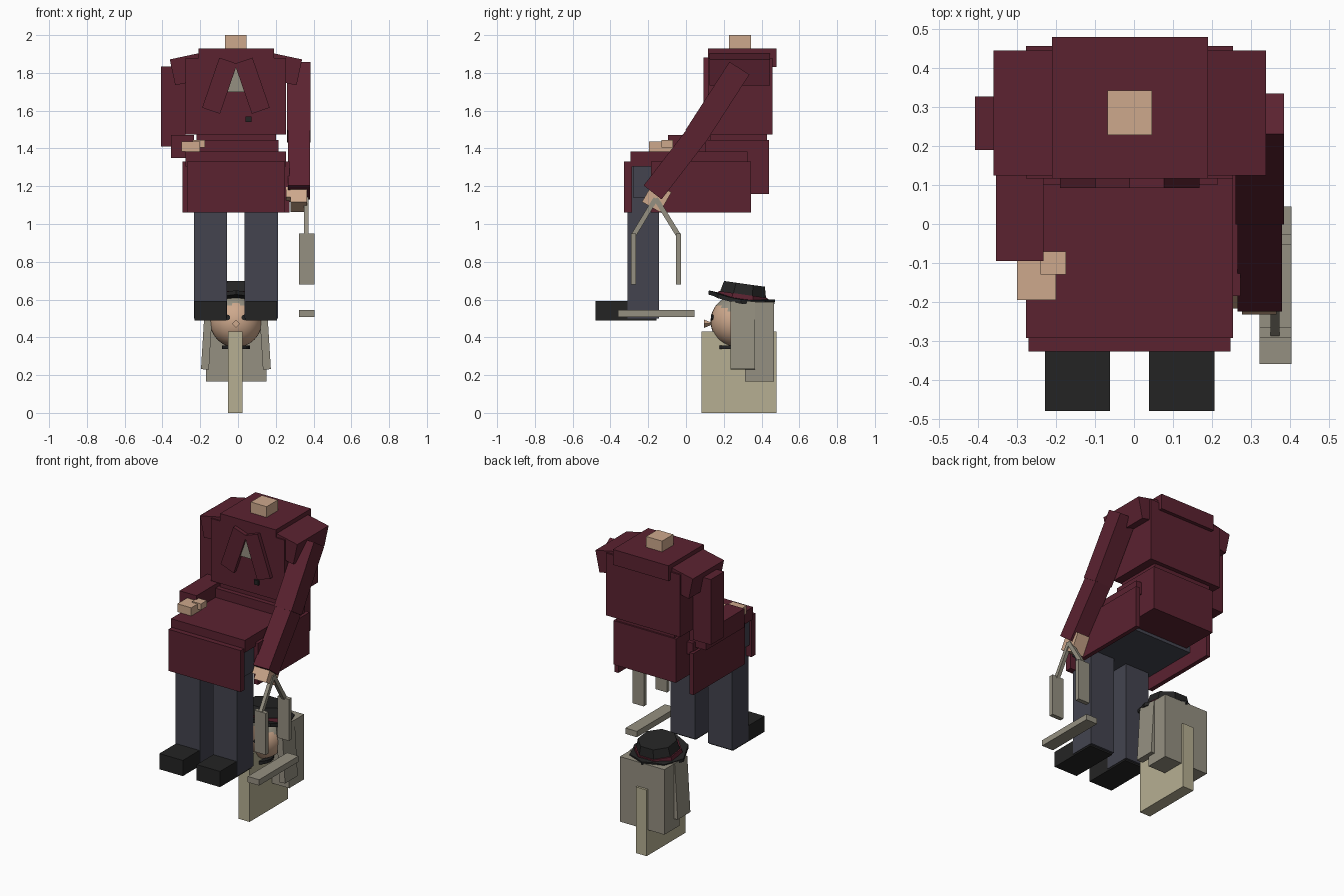
import bpy, bmesh, math
from mathutils import Matrix, Vector

if "Cube" in bpy.data.objects:
    bpy.data.objects.remove(bpy.data.objects["Cube"])

CX = -0.011  # body centre line


def mat(name, hexcol):
    m = bpy.data.materials.new(name)
    lin = []
    for i in (0, 2, 4):
        c = int(hexcol[i:i + 2], 16) / 255
        lin.append(c / 12.92 if c < 0.04045 else ((c + 0.055) / 1.055) ** 2.4)
    m.diffuse_color = (*lin, 1)
    m.use_nodes = True
    m.node_tree.nodes["Principled BSDF"].inputs["Base Color"].default_value = m.diffuse_color
    return m


RED = mat("dark red cloth", "5b2230")
SLATE = mat("slate trousers", "43444f")
BLACK = mat("black leather", "242424")
SKIN = mat("skin", "cda88c")
GREY = mat("warm grey", "959081")
CREAM = mat("cream", "b6af92")


def finish(name, bm, *mats):
    bmesh.ops.recalc_face_normals(bm, faces=bm.faces)
    me = bpy.data.meshes.new(name)
    bm.to_mesh(me)
    bm.free()
    for m in mats:
        me.materials.append(m)
    ob = bpy.data.objects.new(name, me)
    bpy.context.collection.objects.link(ob)
    return ob


def box(name, m, x, y, z, axis='Y', deg=0):
    """Box from (min, max) ranges, optionally turned about its own centre."""
    bm = bmesh.new()
    c = Vector([(r[0] + r[1]) / 2 for r in (x, y, z)])
    s = [r[1] - r[0] for r in (x, y, z)]
    M = Matrix.Translation(c) @ Matrix.Rotation(math.radians(deg), 4, axis) @ Matrix.Diagonal((*s, 1))
    bmesh.ops.create_cube(bm, size=1, matrix=M)
    return finish(name, bm, m)


def strut(name, m, x, p, q, thick):
    """Bar between two (y, z) points, spanning the x range."""
    dy, dz = q[0] - p[0], q[1] - p[1]
    L = math.hypot(dy, dz)
    cy, cz = (p[0] + q[0]) / 2, (p[1] + q[1]) / 2
    return box(name, m, x, (cy - thick / 2, cy + thick / 2), (cz - L / 2, cz + L / 2),
               'X', math.degrees(math.atan2(-dy, dz)))


def cone(name, m, r1, r2, depth, sides, M):
    bm = bmesh.new()
    bmesh.ops.create_cone(bm, cap_ends=True, segments=sides, radius1=r1, radius2=r2, depth=depth, matrix=M)
    return finish(name, bm, m)


def around(c, w):
    return (c - w / 2, c + w / 2)


# Coat body
box("neck", SKIN, (-0.068, 0.046), (0.228, 0.343), (1.9, 2.0))
box("coat_collar", RED, (-0.21, 0.19), (0.117, 0.48), (1.83, 1.93))
box("coat_torso", RED, (-0.277, 0.254), (0.117, 0.457), (1.475, 1.88))
box("coat_waist", RED, (-0.22, 0.2), (0.13, 0.43), (1.42, 1.49))
box("coat_hips", RED, (-0.235, 0.215), (0.1, 0.44), (1.16, 1.445))
box("coat_lap", RED, (-0.277, 0.254), (-0.293, 0.325), (1.305, 1.385))
box("coat_front_flap", RED, (-0.271, 0.248), (-0.327, -0.285), (1.06, 1.33))

# Mirrored coat pieces, legs and shoes
for s, side in ((-1, "left"), (1, "right")):
    box(side + "_shoulder_pad", RED, around(CX + s * 0.255, 0.165), (0.125, 0.446), (1.75, 1.89), 'Y', s * 12)
    box(side + "_coat_skirt", RED, around(CX + s * 0.27, 0.028), (-0.185, 0.345), (1.06, 1.33))
    box(side + "_lapel", RED, around(CX + s * 0.086, 0.1), (0.092, 0.119), (1.592, 1.872), 'Y', -s * 19)
    box(side + "_leg", SLATE, around(CX + s * 0.134, 0.175), (-0.31, -0.142), (0.5, 1.31))
    box(side + "_shoe", BLACK, around(CX + s * 0.134, 0.168), (-0.48, -0.155), (0.49, 0.592))
box("trousers_seat", SLATE, (-0.262, 0.24), (-0.28, 0.2), (1.14, 1.31))

# Shirt and button
box("shirt_front", GREY, (-0.055, 0.033), (0.104, 0.12), (1.70, 1.84))
box("coat_button", BLACK, (0.04, 0.071), (0.106, 0.12), (1.54, 1.57))

# Left arm resting on the lap
box("left_upper_arm", RED, (-0.408, -0.279), (0.19, 0.328), (1.41, 1.835))
box("left_forearm", RED, (-0.354, -0.232), (-0.095, 0.3), (1.35, 1.47))
box("left_hand", SKIN, (-0.3, -0.2), (-0.195, -0.07), (1.385, 1.438))
box("left_thumb", SKIN, (-0.24, -0.175), (-0.13, -0.07), (1.405, 1.445))

# Right arm reaching down and forward
strut("right_upper_arm", RED, (0.26, 0.385), (0.283, 1.825), (0.051, 1.465), 0.125)
strut("right_forearm", RED, (0.266, 0.38), (0.06, 1.475), (-0.177, 1.167), 0.12)
strut("right_hand", SKIN, (0.277, 0.366), (-0.125, 1.195), (-0.185, 1.09), 0.11)
strut("right_thumb", SKIN, (0.253, 0.285), (-0.16, 1.19), (-0.195, 1.13), 0.05)

# Forked straps with end plates, and the loose bar
for y, side in ((-0.278, "front"), (-0.04, "back")):
    strut(side + "_strap", GREY, (0.35, 0.373), (-0.16, 1.135), (y, 0.94), 0.026)
    box(side + "_strap_plate", GREY, (0.322, 0.404), around(y, 0.028), (0.68, 0.95))
box("loose_bar", GREY, (0.322, 0.404), (-0.36, 0.045), (0.507, 0.545))

# Stand plate under the head
box("stand_plate", CREAM, (-0.053, 0.025), (0.083, 0.48), (0.0, 0.43))

# Head: sphere with a tilted hairline
bm = bmesh.new()
HC = Vector((CX, 0.268, 0.485))
bmesh.ops.create_uvsphere(bm, u_segments=32, v_segments=24, radius=0.138, matrix=Matrix.Translation(HC))
for f in bm.faces:
    d = f.calc_center_median() - HC
    f.material_index = 1 if d.z + 0.6 * d.y > 0.03 else 0
    f.smooth = True
finish("head", bm, SKIN, GREY)
face_out = Matrix.Rotation(math.radians(90), 4, 'X')
cone("nose", SKIN, 0.004, 0.022, 0.045, 4, Matrix.Translation((CX, 0.118, 0.472)) @ face_out)
for s, side in ((-1, "left"), (1, "right")):
    cone(side + "_eye", BLACK, 0.015, 0.015, 0.02, 10,
         Matrix.Translation((CX + s * 0.045, 0.142, 0.505)) @ face_out)
    box(side + "_hair_curtain", GREY, around(CX + s * 0.153, 0.042), (0.235, 0.365), (0.23, 0.59), 'Y', -s * 3.5)
cone("neck_cut", BLACK, 0.078, 0.078, 0.02, 16,
     Matrix.Translation((CX, 0.25, 0.348)) @ Matrix.Diagonal((0.95, 1.08, 1, 1)))
box("back_hair", GREY, (-0.17, 0.15), (0.312, 0.465), (0.165, 0.588))

# Hat, tipped back: wavy brim, band and crown
H = Matrix.Translation((CX, 0.293, 0.6)) @ Matrix.Rotation(math.radians(-8), 4, 'X')
cone("hat_crown", BLACK, 0.14, 0.118, 0.085, 8, H @ Matrix.Translation((0, 0.005, 0.042)) @ Matrix.Rotation(math.pi / 8, 4, 'Z'))
cone("hat_band", RED, 0.146, 0.141, 0.026, 8, H @ Matrix.Translation((0, 0.005, 0.015)) @ Matrix.Rotation(math.pi / 8, 4, 'Z'))
bm = bmesh.new()
n = 16
rings = []
for z in (-0.01, 0.012):
    rings.append([bm.verts.new(H @ Vector((r * math.cos(a), r * math.sin(a), z - 0.012 * math.cos(2 * a))))
                  for k in range(n)
                  for a, r in [(2 * math.pi * k / n, 0.177 if k % 2 == 0 else 0.162)]])
    mid = bm.verts.new(H @ Vector((0, 0, z)))
    for k in range(n):
        bm.faces.new((rings[-1][k], rings[-1][(k + 1) % n], mid))
for k in range(n):
    j = (k + 1) % n
    bm.faces.new((rings[0][k], rings[0][j], rings[1][j], rings[1][k]))
finish("hat_brim", bm, BLACK)
